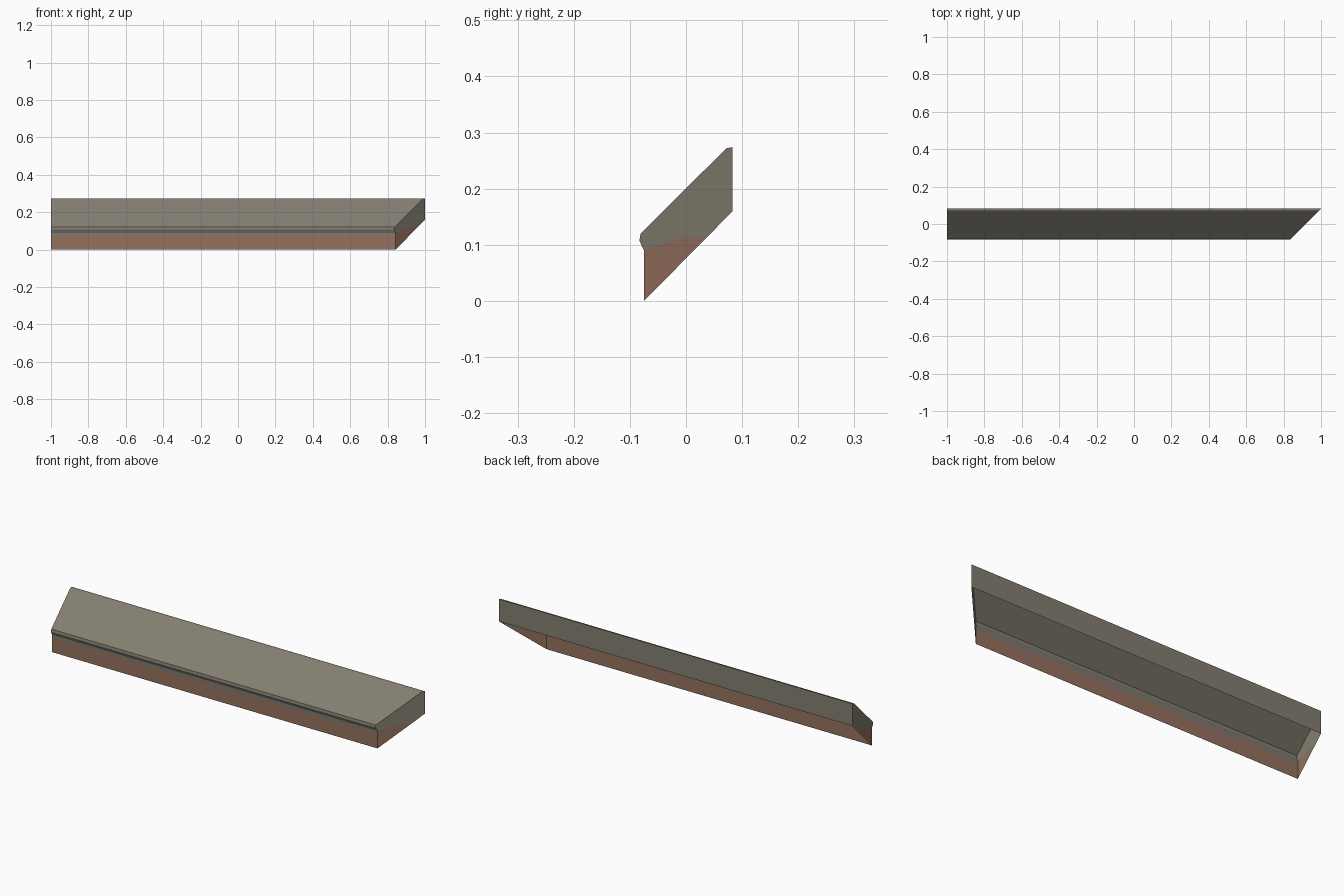
import bpy
import bmesh
from mathutils import Vector

if "Cube" in bpy.data.objects:
    bpy.data.objects.remove(bpy.data.objects["Cube"])


def srgb(r, g, b):
    return [((c / 255 + 0.055) / 1.055) ** 2.4 for c in (r, g, b)] + [1.0]


def material(name, rgb):
    m = bpy.data.materials.new(name)
    m.diffuse_color = srgb(*rgb)
    m.use_nodes = True
    m.node_tree.nodes["Principled BSDF"].inputs["Base Color"].default_value = m.diffuse_color
    return m


ROOF = material("roof grey", (133, 127, 114))
WALL = material("brown wall", (150, 113, 95))
TRIM = material("cool grey trim", (124, 121, 114))

BACK = 0.083
CENTRE = Vector((0, 0.01, 0.15))


def left(y):          # square end
    return -1.0


def mitre(y):         # end cut at 45 degrees
    return 1.0 + y - BACK


def build(name, mat, polygons):
    """Open sheet of polygons, all facing away from the middle of the piece."""
    bm = bmesh.new()
    for poly in polygons:
        f = bm.faces.new([bm.verts.new(p) for p in poly])
        f.normal_update()
        if f.normal.dot(f.calc_center_median() - CENTRE) < 0:
            f.normal_flip()
    bmesh.ops.remove_doubles(bm, verts=bm.verts, dist=1e-5)
    me = bpy.data.meshes.new(name)
    bm.to_mesh(me)
    bm.free()
    me.materials.append(mat)
    ob = bpy.data.objects.new(name, me)
    bpy.context.collection.objects.link(ob)


def strip(name, mat, profile):
    """Sweep a (y, z) profile from the square end to the mitred end."""
    build(name, mat, [[(left(a[0]), *a), (mitre(a[0]), *a),
                       (mitre(b[0]), *b), (left(b[0]), *b)]
                      for a, b in zip(profile, profile[1:])])


# Long faces: wall, trim band, eave lip with slope and back board (open below)
roof = [(-0.075, 0.09), (-0.083, 0.107), (-0.081, 0.12),
        (0.072, 0.272), (BACK, 0.274), (BACK, 0.16)]
strip("front_wall", WALL, [(-0.075, 0), (-0.075, 0.075)])
strip("trim_band", TRIM, [(-0.075, 0.075), (-0.075, 0.09)])
strip("roof_shell", ROOF, roof)

# End panels: brown below, grey above a shared seam
seam = [(0.037, 0.113), (-0.01, 0.113), (-0.045, 0.10)]
lower = [(-0.075, 0), (-0.075, 0.09)] + seam[::-1]
upper = roof + seam
for side, x_at in (("left", left), ("right", mitre)):
    build(side + "_end_lower", WALL, [[(x_at(y), y, z) for y, z in lower]])
    build(side + "_end_upper", ROOF, [[(x_at(y), y, z) for y, z in upper]])
